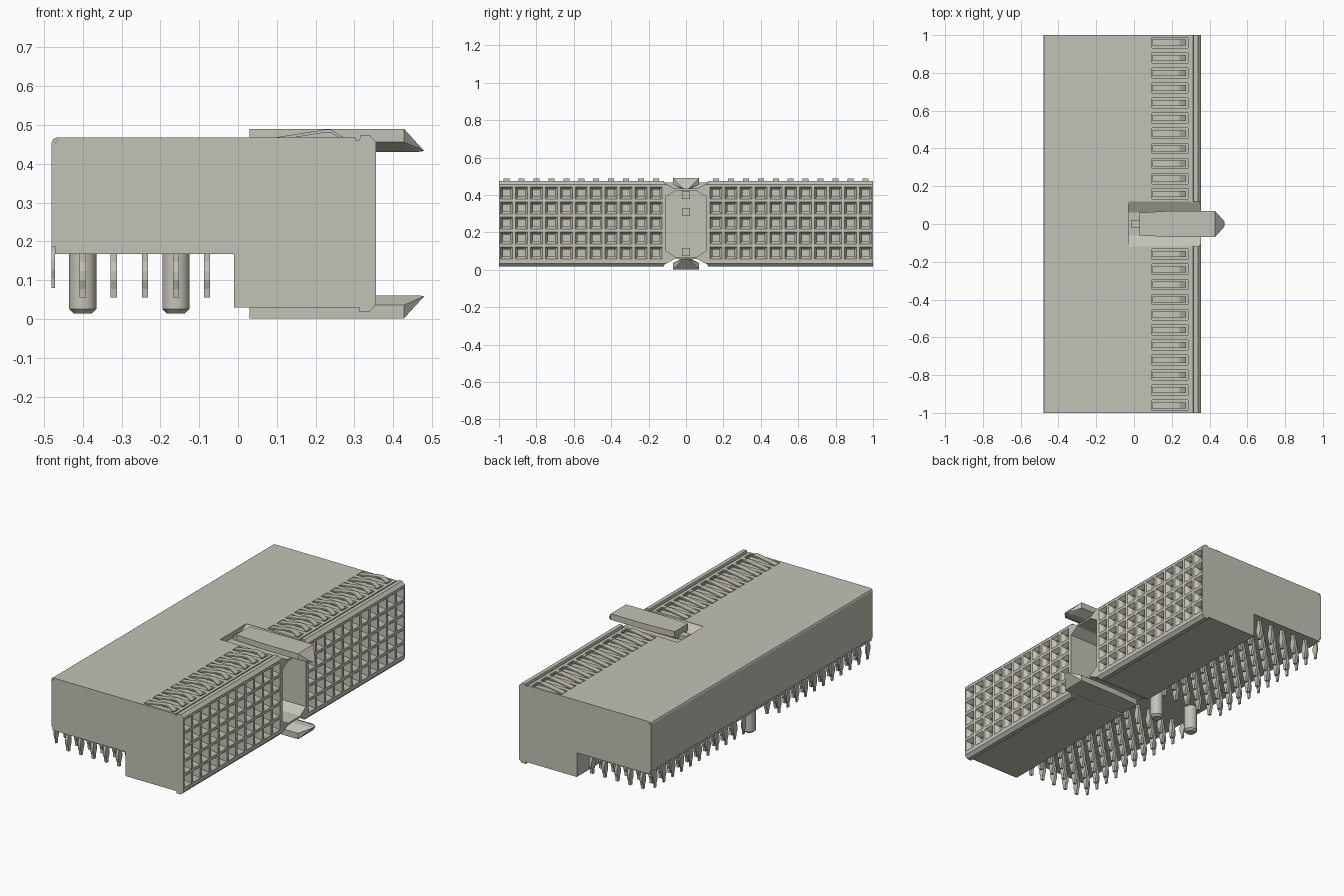
import bpy, bmesh
from mathutils import Vector

if "Cube" in bpy.data.objects:
    bpy.data.objects.remove(bpy.data.objects["Cube"], do_unlink=True)

plastic = bpy.data.materials.new("warm grey")
plastic.use_nodes = True
COLOR = (0.55, 0.54, 0.47, 1)
plastic.diffuse_color = COLOR
plastic.node_tree.nodes["Principled BSDF"].inputs["Base Color"].default_value = COLOR

PITCH = 0.08
MID_Z = 0.246
COLUMNS = [side * PITCH * i for side in (-1, 1) for i in range(2, 13)]
ROWS = [0.25 + PITCH * i for i in range(-2, 3)]


def loft(bm, rings):
    """Join equal-sized rings of points into a closed solid."""
    loops = [[bm.verts.new(p) for p in ring] for ring in rings]
    n = len(loops[0])
    for a, b in zip(loops, loops[1:]):
        for i in range(n):
            j = (i + 1) % n
            bm.faces.new((a[i], a[j], b[j], b[i]))
    bm.faces.new(loops[0])
    bm.faces.new(loops[-1])


def prism_y(bm, profile, y0, y1):
    loft(bm, [[(x, y, z) for x, z in profile] for y in (y0, y1)])


def prism_x(bm, profile, x0, x1):
    loft(bm, [[(x, y, z) for y, z in profile] for x in (x0, x1)])


def rect(x, y, z, hy, hz):
    return [(x, y - hy, z - hz), (x, y + hy, z - hz), (x, y + hy, z + hz), (x, y - hy, z + hz)]


def finish(name, bm):
    bmesh.ops.recalc_face_normals(bm, faces=bm.faces)
    mesh = bpy.data.meshes.new(name)
    bm.to_mesh(mesh)
    bm.free()
    mesh.materials.append(plastic)
    ob = bpy.data.objects.new(name, mesh)
    bpy.context.collection.objects.link(ob)
    return ob


def carve(ob, bm):
    """Subtract a solid from an object and discard the cutter."""
    cutter = finish("cutter", bm)
    cutter.hide_render = True
    mod = ob.modifiers.new("carve", "BOOLEAN")
    mod.operation = "DIFFERENCE"
    mod.solver = "EXACT"
    mod.object = cutter
    graph = bpy.context.evaluated_depsgraph_get()
    mesh = bpy.data.meshes.new_from_object(ob.evaluated_get(graph))
    ob.modifiers.clear()
    ob.data = mesh
    bpy.data.objects.remove(cutter, do_unlink=True)


# Housing with stepped underside and a lipped mating face
bm = bmesh.new()
prism_y(bm, [(-0.472, 0.168), (-0.01, 0.168), (-0.01, 0.03), (0.313, 0.03), (0.313, 0.018),
             (0.338, 0.018), (0.355, 0.035), (0.355, 0.457), (0.338, 0.474), (0.316, 0.474),
             (0.313, 0.462), (0.303, 0.462), (0.303, 0.468), (-0.46, 0.468), (-0.472, 0.452)], -1, 1)
housing = finish("housing", bm)

# Funnel-mouthed sockets
bm = bmesh.new()
for y in COLUMNS:
    for z in ROWS:
        loft(bm, [rect(0.365, y, z, 0.032, 0.032), rect(0.354, y, z, 0.032, 0.032),
                  rect(0.335, y, z, 0.019, 0.019), rect(0.26, y, z, 0.019, 0.019)])
carve(housing, bm)

# Grooves for the top springs
bm = bmesh.new()
for y in COLUMNS:
    prism_x(bm, [(y - 0.027, 0.452), (y + 0.027, 0.452), (y + 0.027, 0.5), (y - 0.027, 0.5)], 0.095, 0.285)
carve(housing, bm)

# Central octagonal cavity
bm = bmesh.new()
quarter = [(0.107, 0.145), (0.055, 0.178)]
octagon = [(y, MID_Z + z) for y, z in quarter]
octagon += [(-y, MID_Z + z) for y, z in reversed(quarter)]
octagon += [(-y, MID_Z - z) for y, z in quarter]
octagon += [(y, MID_Z - z) for y, z in reversed(quarter)]
prism_x(bm, octagon, 0.03, 0.4)
carve(housing, bm)

# Flared channels that hold the two guide arms
for s in (1, -1):
    bm = bmesh.new()
    channel = [(-0.06, 0.188), (0.06, 0.188), (0.118, 0.22), (0.118, 0.27), (-0.118, 0.27), (-0.118, 0.22)]
    prism_x(bm, [(y, MID_Z + s * z) for y, z in channel], -0.03, 0.4)
    carve(housing, bm)

# Guide arms with tapered hooked tips
for name, s in (("upper_guide_arm", 1), ("lower_guide_arm", -1)):
    bm = bmesh.new()
    sections = [(0.03, 0.06), (0.2, 0.07), (0.428, 0.07)]
    for x, w in sections:
        for y, z in ((w, 0.244), (w, 0.21), (0.02, 0.185)):
            for side in (1, -1):
                bm.verts.new((x, side * y, MID_Z + s * z))
    for side in (1, -1):
        bm.verts.new((0.48, side * 0.012, MID_Z + s * 0.187))
        bm.verts.new((0.465, side * 0.015, MID_Z + s * 0.185))
    bmesh.ops.convex_hull(bm, input=bm.verts)
    bmesh.ops.dissolve_limit(bm, angle_limit=0.01, verts=bm.verts, edges=bm.edges)
    finish(name, bm)

# Small keys behind the guide arm and inside the cavity
bm = bmesh.new()
for x0, x1, z, h in ((-0.015, 0.03, 0.445, 0.013), (0.02, 0.04, 0.31, 0.02),
                     (0.02, 0.06, 0.4, 0.022), (0.02, 0.06, 0.095, 0.022)):
    loft(bm, [rect(x0, 0, z, 0.022, h), rect(x1, 0, z, 0.022, h)])
finish("keys", bm)

# Bent spring strips on top
bm = bmesh.new()
path = [(0.097, 0.468), (0.22, 0.488), (0.24, 0.488), (0.275, 0.466)]
strip = path + [(x, z - 0.008) for x, z in reversed(path)]
for y in COLUMNS:
    prism_y(bm, strip, y - 0.016, y + 0.016)
finish("top_springs", bm)

# Rear cover plate, curved over the top edge
bm = bmesh.new()
outer = [(-0.48, 0.187), (-0.48, 0.455), (-0.476, 0.464), (-0.467, 0.468), (-0.455, 0.468)]
inner = [(-0.455, 0.463), (-0.466, 0.463), (-0.472, 0.454), (-0.472, 0.187)]
prism_y(bm, outer + inner, -1, 1)
finish("rear_cover", bm)

# Press-fit pins, wider in the middle, in rows under the housing
PIN_SHAPE = [(0, 0.01), (0.2, 0.01), (0.4, 0.018), (0.6, 0.018), (0.8, 0.009), (1, 0.007)]


def pin_row(bm, x, half, top, bottom):
    for y in COLUMNS:
        loft(bm, [[(x - half, y - w, z), (x + half, y - w, z), (x + half, y + w, z), (x - half, y + w, z)]
                  for z, w in ((top + (bottom - top) * t, w) for t, w in PIN_SHAPE)])


bm = bmesh.new()
for i in range(5):
    pin_row(bm, -0.4 + PITCH * i, 0.008, 0.17, 0.055)
finish("pins", bm)
bm = bmesh.new()
pin_row(bm, -0.476, 0.004, 0.2, 0.08)
finish("rear_pins", bm)

# Round locating pegs with chamfered ends
for name, x in (("rear_peg", -0.4), ("front_peg", -0.16)):
    bpy.ops.mesh.primitive_cylinder_add(vertices=32, radius=0.035, depth=0.16, location=(x, 0, 0.095))
    peg = bpy.context.object
    peg.name = name
    peg.data.materials.append(plastic)
    bm = bmesh.new()
    bm.from_mesh(peg.data)
    rim = [e for e in bm.edges if all(v.co.z < 0 for v in e.verts)]
    bmesh.ops.bevel(bm, geom=rim, offset=0.011, segments=1, affect="EDGES")
    bm.to_mesh(peg.data)
    bm.free()
    bpy.ops.object.shade_smooth_by_angle()
